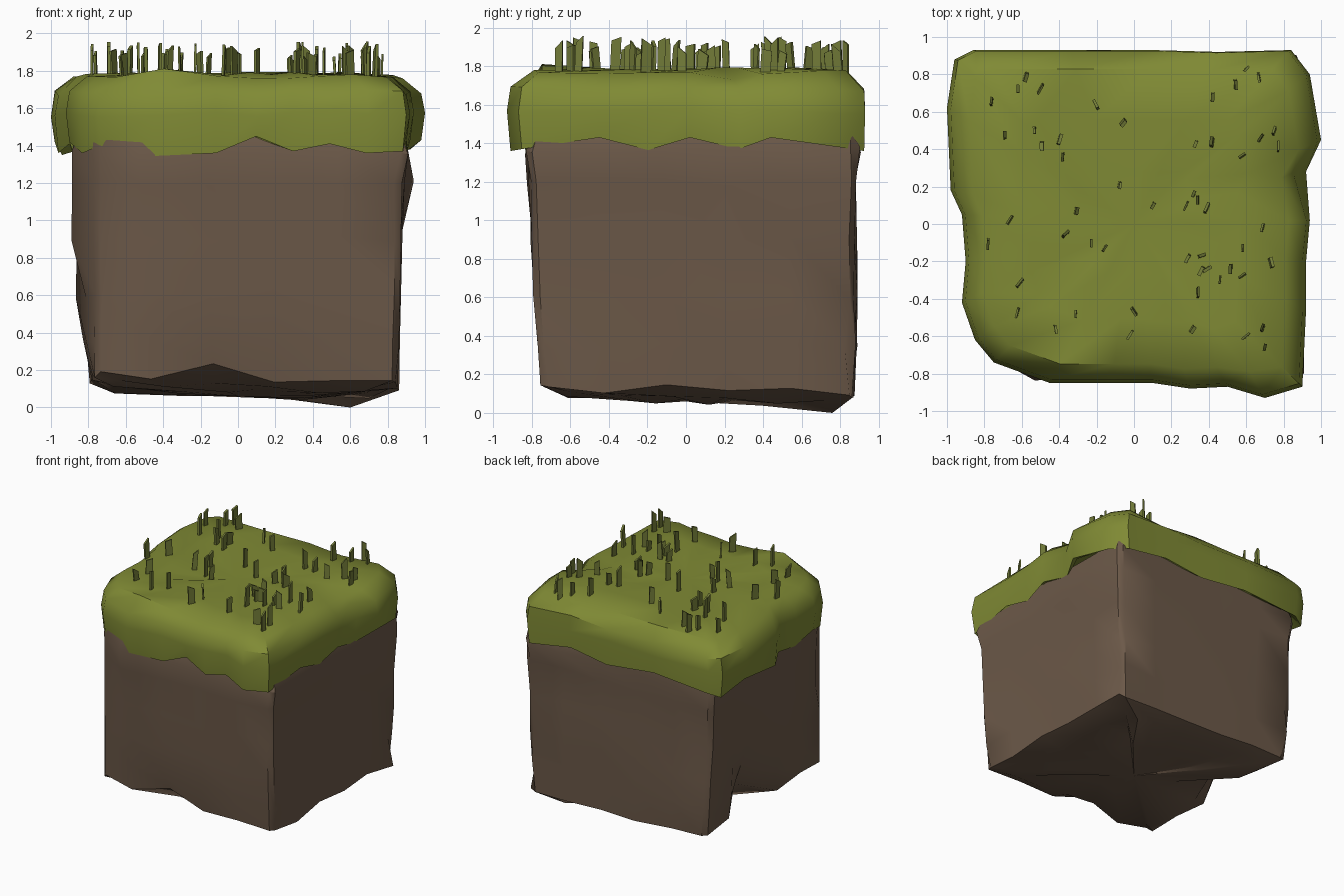
import bpy, bmesh, math, random
from mathutils import Vector

random.seed(7)


def material(name, col):
    m = bpy.data.materials.new(name)
    m.diffuse_color = (*col, 1)
    return m


def finish(bm, name, mat, smooth=None):
    bmesh.ops.recalc_face_normals(bm, faces=bm.faces)
    me = bpy.data.meshes.new(name)
    bm.to_mesh(me)
    bm.free()
    ob = bpy.data.objects.new(name, me)
    bpy.context.collection.objects.link(ob)
    me.materials.append(mat)
    if smooth:
        bpy.context.view_layer.objects.active = ob
        ob.select_set(True)
        bpy.ops.object.shade_smooth_by_angle(angle=math.radians(smooth))
        ob.select_set(False)
    return ob


def loft(rings, end):
    """Skin a stack of equal-length rings and close the last one with a fan."""
    bm = bmesh.new()
    rows = [[bm.verts.new(p) for p in r] for r in rings]
    n = len(rows[0])
    for a, b in zip(rows, rows[1:]):
        for i in range(n):
            j = (i + 1) % n
            bm.faces.new((a[i], a[j], b[j], b[i]))
    tip = bm.verts.new(end)
    for i in range(n):
        bm.faces.new((rows[-1][i], rows[-1][(i + 1) % n], tip))
    return bm


def push(bm, spots):
    """Move the vertex nearest each spot, for chips, clefts and lumps."""
    for at, move in spots:
        v = min(bm.verts, key=lambda v: (v.co - Vector(at)).length)
        v.co += Vector(move)


grass = material("grass", (0.215, 0.255, 0.035))
blade_mat = material("grass_blade", (0.17, 0.2, 0.04))
soil = material("soil", (0.15, 0.1, 0.066))

# soil block: height and x / y limits of each ring
LEVELS = [
    (1.46, -0.85, 0.87, -0.80, 0.88),
    (1.36, -0.88, 0.90, -0.825, 0.90),
    (1.20, -0.86, 0.88, -0.815, 0.885),
    (0.90, -0.85, 0.87, -0.80, 0.88),
    (0.60, -0.82, 0.86, -0.785, 0.88),
    (0.35, -0.81, 0.86, -0.77, 0.88),
    (0.13, -0.79, 0.85, -0.75, 0.87),
    (0.09, -0.66, 0.70, -0.62, 0.75),
    (0.07, -0.32, 0.36, -0.30, 0.40),
]
STEPS = [0.02, 0.2, 0.4, 0.6, 0.8, 0.98]


def soil_ring(z, x0, x1, y0, y1):
    ring = []
    corners = [(x0, y0), (x1, y0), (x1, y1), (x0, y1)]
    for k in range(4):
        a, b = Vector(corners[k]), Vector(corners[(k + 1) % 4])
        for t in STEPS:
            p = a.lerp(b, t)
            p *= 1 + random.uniform(-0.014, 0.014)
            over = -1.46 - (p.x + p.y)             # blunt the front left corner
            if over > 0:
                p += Vector((over / 2, over / 2))
            drop = 0.03 * (p.x + p.y) if z < 0.2 else 0
            ring.append((p.x, p.y, z - drop + random.uniform(-0.02, 0.02)))
    return ring


bm = loft([soil_ring(*l) for l in LEVELS], (0, 0, 0.06))
push(bm, [
    ((-0.80, 0.22, 0.13), (0.16, 0.04, 0.14)),   # cleft low on the left side
    ((-0.82, 0.22, 0.35), (0.14, 0.04, 0.05)),
    ((-0.82, 0.22, 0.60), (0.08, 0.04, 0.0)),
    ((-0.66, 0.20, 0.09), (0.08, 0.04, 0.10)),
    ((-0.82, -0.10, 0.60), (-0.04, 0.08, 0)),
    ((-0.81, -0.10, 0.35), (-0.02, 0.08, 0)),
    ((-0.85, -0.45, 0.90), (-0.03, 0, 0)),
    ((-0.87, -0.45, 1.20), (-0.03, 0, 0)),
    ((0.90, 0.55, 1.20), (0.05, 0, 0)),        # lump below the right rim
    ((0.86, 0.87, 0.35), (-0.03, -0.02, 0)),
    ((-0.15, -0.75, 0.13), (0, 0.02, 0.08)),   # chipped lower edges
    ((0.84, -0.10, 0.13), (-0.02, 0, 0.02)),
    ((0.84, 0.55, 0.13), (-0.02, 0, 0.04)),
    ((0.35, 0.40, 0.07), (0, 0, 0.03)),        # hollow in the underside
])
low = min(bm.verts, key=lambda v: (v.co - Vector((0.65, 0.76, 0.05))).length)
low.co = (0.60, 0.76, 0.0)                     # lowest point of the block
for v in bm.verts:
    v.co.z = max(v.co.z, 0.035) if v is not low else 0
finish(bm, "soil_block", soil, 38)

# turf cap: outline seen from above, with the height of its ragged rim
OUTLINE = [
    (-0.75, -0.74, 1.40), (-0.45, -0.85, 1.345), (-0.12, -0.85, 1.36),
    (0.10, -0.85, 1.45), (0.30, -0.88, 1.37), (0.50, -0.87, 1.41),
    (0.70, -0.93, 1.36), (0.90, -0.87, 1.37), (0.92, -0.46, 1.43),
    (0.92, -0.20, 1.365), (0.94, 0.02, 1.43), (0.92, 0.28, 1.37),
    (1.00, 0.45, 1.43), (0.94, 0.80, 1.38), (0.84, 0.93, 1.36),
    (0.45, 0.92, 1.42), (0.10, 0.93, 1.37), (-0.35, 0.93, 1.42),
    (-0.86, 0.93, 1.38), (-0.96, 0.88, 1.35), (-1.00, 0.62, 1.42),
    (-0.98, 0.18, 1.36), (-0.92, 0.05, 1.41), (-0.90, -0.20, 1.36),
    (-0.92, -0.42, 1.42), (-0.85, -0.62, 1.36),
]


def cap_ring(scale, z, jitter, back=None):
    ring = []
    for x, y, rim in OUTLINE:
        sy = back if back and y > 0.6 else scale
        ring.append((x * scale, y * sy,
                     (z or rim) + random.uniform(-jitter, jitter)))
    return ring


bm = loft([
    cap_ring(0.92, 1.45, 0.01),
    cap_ring(0.98, None, 0, 0.995),
    cap_ring(1.00, 1.57, 0.02),
    cap_ring(0.98, 1.68, 0.015, 0.995),
    cap_ring(0.88, 1.772, 0.012, 0.89),
    cap_ring(0.60, 1.785, 0.01),
    cap_ring(0.30, 1.775, 0.01),
], (0, 0, 1.775))
push(bm, [
    ((0.80, 0.24, 1.77), (-0.02, 0, -0.05)),   # crease on the right side
    ((0.90, 0.28, 1.68), (-0.05, 0, -0.01)),
    ((-0.40, -0.75, 1.77), (0, 0, 0.03)),      # swell along the front edge
    ((-0.27, -0.51, 1.78), (0, 0, 0.02)),
    ((0.62, -0.82, 1.77), (0, 0.03, 0.01)),
])
finish(bm, "turf_cap", grass, 44)

# grass blades: x, y of each one on the turf
SPOTS = [
    (-.58, .79), (-.62, .72), (-.76, .65), (-.50, .73), (-.20, .63), (-.06, .55),
    (-.69, .47), (-.53, .50), (-.49, .42), (-.40, .45), (-.38, .36), (-.08, .21),
    (-.31, .07), (-.66, .02), (-.37, -.06), (-.23, -.10), (-.16, -.13),
    (-.78, -.10), (-.61, -.32), (-.62, -.47), (-.42, -.56), (-.31, -.48),
    (.00, -.46), (-.02, -.59), (.60, .83), (.67, .79), (.54, .75), (.42, .68),
    (.75, .49), (.68, .46), (.77, .41), (.58, .36), (.42, .43), (.33, .43),
    (.32, .16), (.28, .10), (.34, .13), (.39, .08), (.10, .10), (.69, -.02),
    (.58, -.13), (.36, -.17), (.29, -.18), (.36, -.25), (.39, -.24), (.46, -.30),
    (.52, -.24), (.58, -.28), (.73, -.21), (.34, -.37), (.31, -.56), (.60, -.60),
    (.69, -.56), (.70, -.66),
]
bm = bmesh.new()
for x, y in SPOTS:
    ang = math.radians(random.gauss(72, 22))
    along = Vector((math.cos(ang), math.sin(ang), 0)) * random.uniform(0.018, 0.028)
    across = Vector((-math.sin(ang), math.cos(ang), 0)) * random.uniform(0.005, 0.010)
    top = random.uniform(1.86, 1.945)
    slant = random.choice((-1, 1)) * random.uniform(0.005, 0.02)
    lean = Vector((random.uniform(-.008, .008), random.uniform(-.015, .015), 0))
    lo, hi = [], []
    for s, t in ((-1, -1), (1, -1), (1, 1), (-1, 1)):
        p = Vector((x, y, 0)) + along * s + across * t
        lo.append(bm.verts.new(p + Vector((0, 0, 1.75))))
        hi.append(bm.verts.new(p + lean + Vector((0, 0, top + slant * s))))
    bm.faces.new(lo)
    bm.faces.new(hi)
    for i in range(4):
        j = (i + 1) % 4
        bm.faces.new((lo[i], lo[j], hi[j], hi[i]))
finish(bm, "grass_blades", blade_mat)
